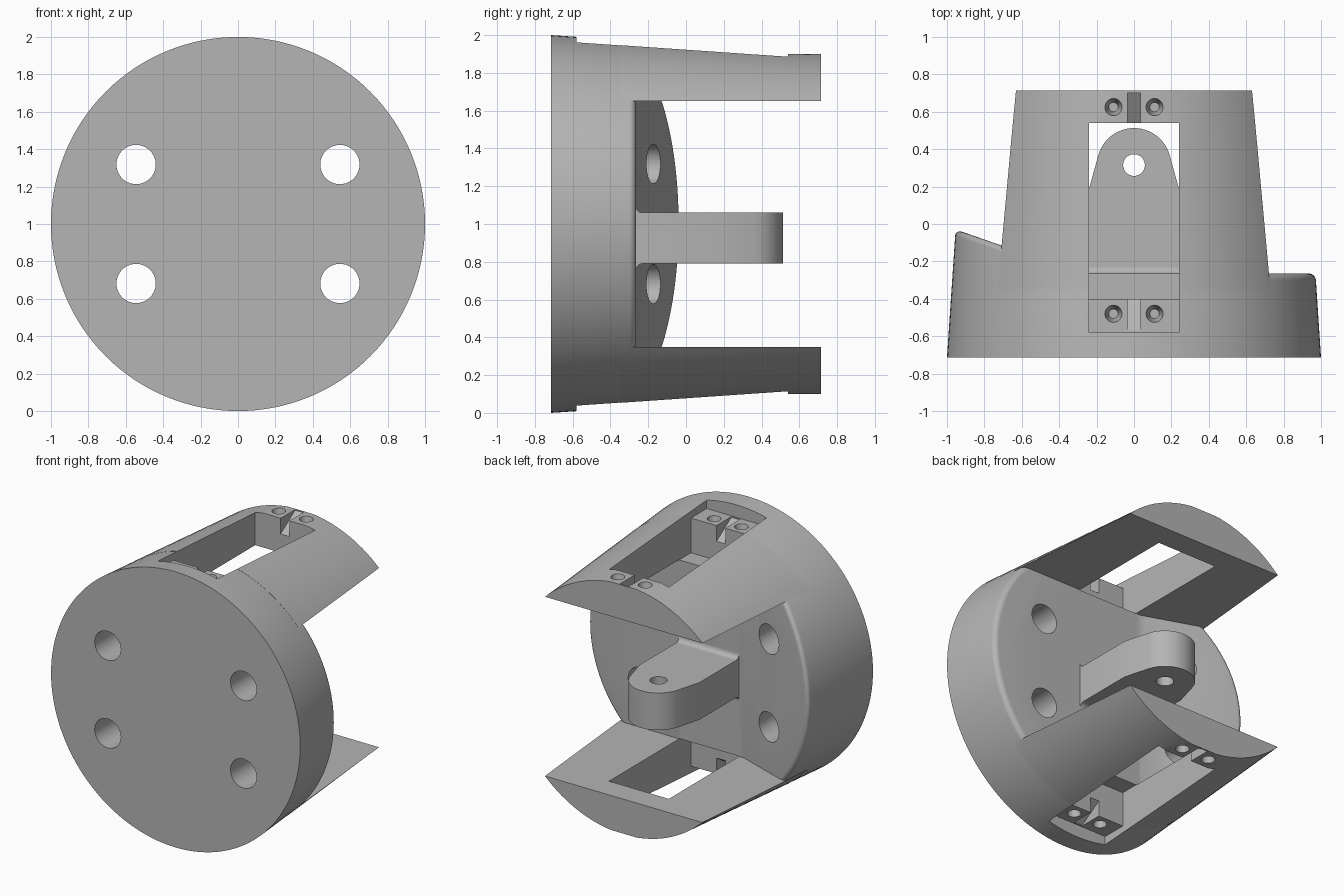
import bpy, bmesh
from math import sin, cos, pi, radians
from mathutils import Matrix

cube = bpy.data.objects.get("Cube")
if cube:
    bpy.data.objects.remove(cube, do_unlink=True)

FRONT, BACK, FLOOR = -0.715, 0.715, -0.265
SEGMENTS = 128
grey = bpy.data.materials.new("matte grey")
grey.use_nodes = True
grey.diffuse_color = (0.46, 0.46, 0.46, 1)
grey.node_tree.nodes["Principled BSDF"].inputs["Base Color"].default_value = grey.diffuse_color


def cone_radius(y):
    return 1 - 0.0664 * (y - FRONT)


def make(name, bm):
    bmesh.ops.recalc_face_normals(bm, faces=bm.faces)
    mesh = bpy.data.meshes.new(name)
    bm.to_mesh(mesh)
    bm.free()
    obj = bpy.data.objects.new(name, mesh)
    bpy.context.collection.objects.link(obj)
    mesh.materials.append(grey)
    return obj


def lathe(profile):
    """Closed solid turned about the y axis from (radius, y) pairs."""
    bm = bmesh.new()
    rings = []
    for r, y in profile:
        angles = [2 * pi * i / SEGMENTS for i in range(SEGMENTS)]
        rings.append([bm.verts.new((r * cos(a), y, r * sin(a))) for a in angles])
    for a, b in zip(rings, rings[1:]):
        for i in range(SEGMENTS):
            j = (i + 1) % SEGMENTS
            bm.faces.new((a[i], a[j], b[j], b[i]))
    bm.faces.new(rings[0])
    bm.faces.new(rings[-1])
    return bm


def prism(points, lo, hi, place):
    """Extrude a flat outline; place turns (u, v, w) into (x, y, z)."""
    bm = bmesh.new()
    ends = [[bm.verts.new(place(u, v, w)) for u, v in points] for w in (lo, hi)]
    n = len(points)
    for i in range(n):
        j = (i + 1) % n
        bm.faces.new((ends[0][i], ends[0][j], ends[1][j], ends[1][i]))
    for end in ends:
        bm.faces.new(end)
    return bm


def along_z(u, v, w):
    return (u, v, w)


def along_y(u, v, w):
    return (u, w, v)


def along_x(u, v, w):
    return (w, u, v)


def circle(cx, cy, r, n=40):
    return [(cx + r * cos(2 * pi * i / n), cy + r * sin(2 * pi * i / n)) for i in range(n)]


def block(half, y0, y1, z0, z1):
    return prism([(y0, z0), (y1, z0), (y1, z1), (y0, z1)], -half, half, along_x)


def screw_hole(x, y):
    bm = bmesh.new()
    bmesh.ops.create_cone(bm, cap_ends=True, segments=32, radius1=0.025, radius2=0.05,
                          depth=0.12, matrix=Matrix.Translation((x, y, 0.86)))
    return bm


def pocket_cutters():
    """Motor window, its two mounting ledges, screw holes and cable grooves."""
    cuts = [block(0.24, -0.40, 0.54, 0.648, 1.1),
            block(0.24, -0.58, -0.39, 0.9, 1.1),
            block(0.24, 0.53, 0.75, 0.9, 1.1)]
    for y in (-0.48, 0.625):
        cuts += [screw_hole(x, y) for x in (-0.11, 0.11)]
    for outer, inner in ((-0.57, -0.39), (0.705, 0.53)):
        outline = [(outer, 0.95), (outer, 0.895), (inner, 0.78), (inner, 0.95)]
        cuts.append(prism(outline, -0.035, 0.035, along_x))
    return cuts


def cut(obj, cutters):
    helpers = []
    for bm in cutters:
        helper = make("cutter", bm)
        helper.hide_render = True
        helpers.append(helper)
        mod = obj.modifiers.new("cut", 'BOOLEAN')
        mod.operation = 'DIFFERENCE'
        mod.solver = 'EXACT'
        mod.object = helper
    graph = bpy.context.evaluated_depsgraph_get()
    mesh = bpy.data.meshes.new_from_object(obj.evaluated_get(graph))
    obj.modifiers.clear()
    obj.data = mesh
    for helper in helpers:
        bpy.data.objects.remove(helper, do_unlink=True)


def half_turn(bm):
    bmesh.ops.rotate(bm, verts=bm.verts, cent=(0, 0, 0), matrix=Matrix.Rotation(pi, 3, 'Y'))
    return bm


# Round base with a softened rim, one side rising in a slanted face
fillet = 0.035
profile = [(1, FRONT)]
for i in range(7):
    a = pi / 2 * i / 6
    y = FLOOR - fillet * (1 - sin(a))
    profile.append((cone_radius(y) - fillet * (1 - cos(a)), y))
bm = lathe(profile)
fold, slope = -0.28, 0.35
bmesh.ops.bisect_plane(bm, geom=bm.verts[:] + bm.edges[:] + bm.faces[:],
                       plane_co=(fold, 0, 0), plane_no=(1, 0, 0))
for v in bm.verts:
    if v.co.y > -0.5 and v.co.x < fold - 0.001:
        rise = slope * (fold - v.co.x)
        shrink = cone_radius(v.co.y + rise) / cone_radius(v.co.y)
        v.co.x *= shrink
        v.co.z *= shrink
        v.co.y += slope * max(0, fold - v.co.x)
base = make("mounting_base", bm)
bolts = [prism(circle(x, z, 0.105), -0.9, 0.3, along_y)
         for x in (-0.545, 0.545) for z in (-0.318, 0.318)]
cut(base, bolts + pocket_cutters() + [half_turn(c) for c in pocket_cutters()])

# Two curved arms, each a slice of the tapered shell
parts = [base]
for name in ("upper_arm", "lower_arm"):
    bm = lathe([(cone_radius(y) + 0.001, y) for y in (-0.35, BACK)])
    bmesh.ops.bisect_plane(bm, geom=bm.verts[:] + bm.edges[:] + bm.faces[:],
                           plane_co=(0, 0, 0.65), plane_no=(0, 0, 1), clear_inner=True)
    bmesh.ops.holes_fill(bm, edges=bm.edges[:], sides=0)
    arm = make(name, bm)
    cut(arm, pocket_cutters())
    if name == "lower_arm":
        arm.data.transform(Matrix.Rotation(pi, 4, 'Y'))
    parts.append(arm)

# Pivot lug with a rounded end and a pin hole
outline = [(-0.24, -0.3), (0.24, -0.3), (0.24, 0.19)]
for i in range(25):
    a = radians(15 + 150 * i / 24)
    outline.append((0.198 * cos(a), 0.315 + 0.198 * sin(a)))
outline.append((-0.24, 0.19))
low, high = -0.21, 0.06
lug = make("pivot_lug", prism(outline, low, high, along_z))
cut(lug, [prism(circle(0, 0.315, 0.058), -0.5, 0.5, along_z)])
parts.append(lug)

# Root fillets above and below the lug
for name, level, side in (("upper_lug_fillet", high, 1), ("lower_lug_fillet", low, -1)):
    outline = [(-0.28, level - 0.01 * side), (-0.23, level - 0.01 * side)]
    for i in range(7):
        a = pi / 2 * i / 6
        outline.append((-0.23 - 0.035 * sin(a), level + side * 0.035 * (1 - cos(a))))
    outline.append((-0.28, level + side * 0.035))
    parts.append(make(name, prism(outline, -0.24, 0.24, along_x)))

# Stand on the ground and smooth the rounded surfaces
for obj in bpy.context.view_layer.objects:
    obj.select_set(False)
for obj in parts:
    obj.data.transform(Matrix.Translation((0, 0, 1)))
    obj.select_set(True)
bpy.context.view_layer.objects.active = base
bpy.ops.object.shade_smooth_by_angle(angle=radians(30))
